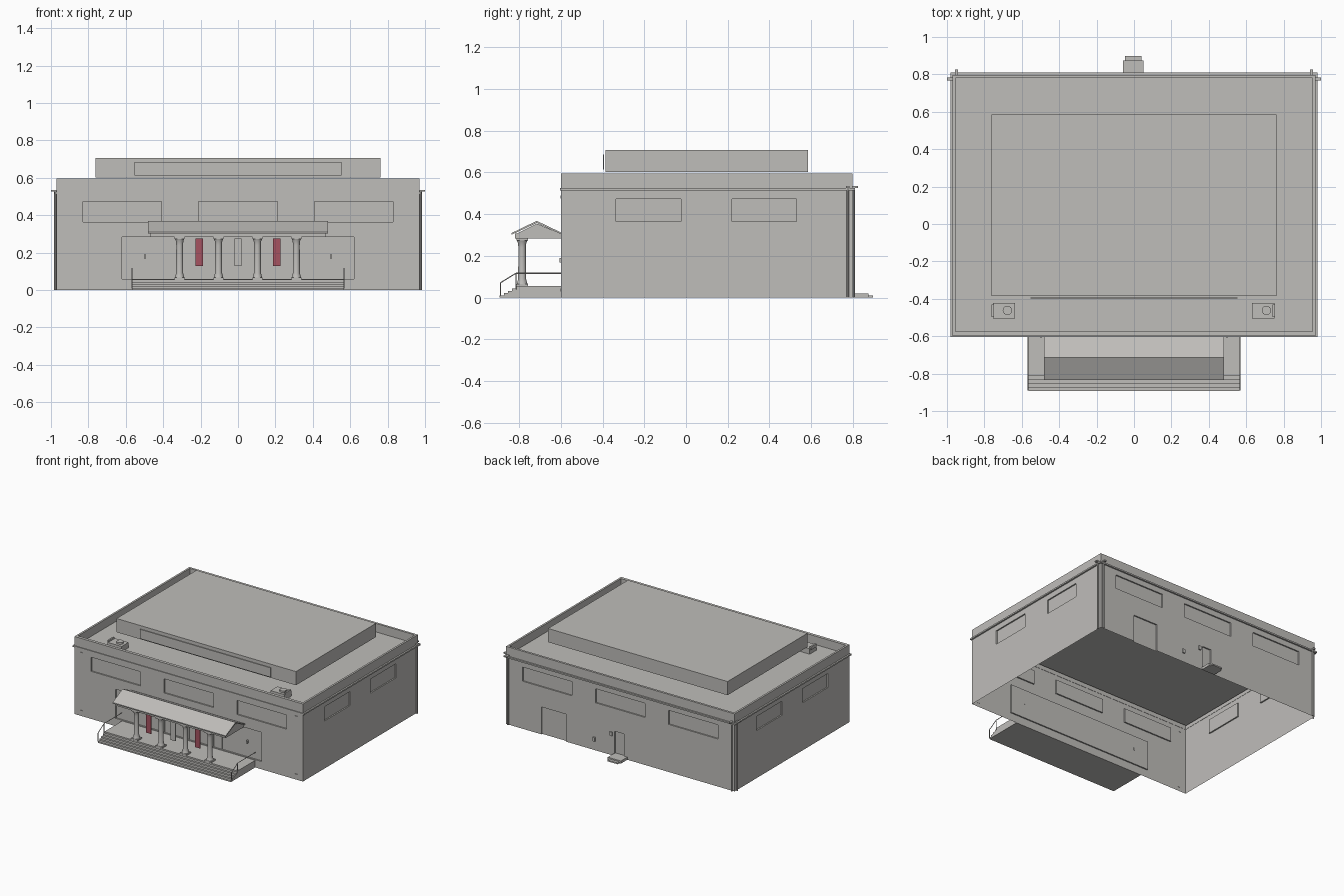
import bpy, bmesh, math
from mathutils import Vector

cube = bpy.data.objects.get("Cube")
if cube:
    bpy.data.objects.remove(cube, do_unlink=True)


def material(name, rgb):
    m = bpy.data.materials.new(name)
    m.use_nodes = True
    m.diffuse_color = (*rgb, 1)
    m.node_tree.nodes["Principled BSDF"].inputs["Base Color"].default_value = (*rgb, 1)
    return m


STONE = material("warm grey stone", (0.52, 0.51, 0.49))
RED = material("banner red", (0.38, 0.085, 0.115))


def finish(name, bm, mat=STONE):
    bmesh.ops.recalc_face_normals(bm, faces=bm.faces)
    me = bpy.data.meshes.new(name)
    bm.to_mesh(me)
    bm.free()
    me.materials.append(mat)
    ob = bpy.data.objects.new(name, me)
    bpy.context.collection.objects.link(ob)
    return ob


def add_box(bm, x, y, z):
    """Box from three (low, high) ranges."""
    verts = bmesh.ops.create_cube(bm, size=1)["verts"]
    for v in verts:
        v.co = Vector(r[0] if c < 0 else r[1] for c, r in zip(v.co, (x, y, z)))


def boxes(name, ranges, mat=STONE):
    bm = bmesh.new()
    for r in ranges:
        add_box(bm, *r)
    return finish(name, bm, mat)


def prism(name, profile, half):
    """Extrude a (y, z) profile along x."""
    bm = bmesh.new()
    face = bm.faces.new([bm.verts.new((-half, y, z)) for y, z in profile])
    ext = bmesh.ops.extrude_face_region(bm, geom=[face])["geom"]
    bmesh.ops.translate(bm, vec=(2 * half, 0, 0),
                        verts=[g for g in ext if isinstance(g, bmesh.types.BMVert)])
    return finish(name, bm)


def rod(bm, a, b, r, sides=8):
    """Round bar between two points."""
    a, b = Vector(a), Vector(b)
    d = b - a
    new = bmesh.ops.create_cone(bm, cap_ends=True, segments=sides, radius1=r,
                                radius2=r, depth=d.length)["verts"]
    q = d.to_track_quat("Z", "Y")
    for v in new:
        v.co = q @ v.co + (a + b) / 2


HALF, FRONT, BACK = 0.97, -0.598, 0.797
DEPTH = 0.01
WIN = (0.365, 0.473)

# Hall shell: solid block with recessed windows and doors, open underneath
hall = boxes("hall_walls", [((-HALF, HALF), (FRONT, BACK), (0, 0.595))])
front_cut, back_cut = (FRONT - 0.1, FRONT + DEPTH), (BACK - DEPTH, BACK + 0.1)
cuts = [((-0.955, 0.955), (-0.575, 0.78), (0.53, 0.8)),
        ((-0.62, 0.62), front_cut, (0.06, 0.283)),
        ((0.46, 0.67), back_cut, (-0.05, 0.21)),
        ((-0.03, 0.047), back_cut, (0.02, 0.19))]
for cx in (-0.62, 0, 0.62):
    for cut in (front_cut, back_cut):
        cuts.append(((cx - 0.21, cx + 0.21), cut, WIN))
for ys in ((-0.335, -0.025), (0.22, 0.53)):
    for xs in ((-HALF - 0.1, -HALF + DEPTH), (HALF - DEPTH, HALF + 0.1)):
        cuts.append((xs, ys, WIN))
cutter = boxes("recess_cutter", cuts)
cutter.hide_render = True
mod = hall.modifiers.new("recesses", "BOOLEAN")
mod.operation, mod.solver, mod.object = "DIFFERENCE", "EXACT", cutter
graph = bpy.context.evaluated_depsgraph_get()
hall_mesh = bpy.data.meshes.new_from_object(hall.evaluated_get(graph))
hall.modifiers.clear()
hall.data = hall_mesh
bpy.data.objects.remove(cutter, do_unlink=True)
bm = bmesh.new()
bm.from_mesh(hall_mesh)
bmesh.ops.delete(bm, context="FACES_ONLY",
                 geom=[f for f in bm.faces if all(v.co.z < 0.001 for v in f.verts)])
bm.to_mesh(hall_mesh)
bm.free()

# Cornice band round the hall
OUT = HALF + 0.012
band = (0.514, 0.525)
cornice = [((-OUT, OUT), (FRONT - 0.006, FRONT + 0.002), band),
           ((-OUT, OUT), (BACK - 0.002, BACK + 0.012), band)]
for s in (-1, 1):
    cornice.append((sorted((s * (HALF - 0.002), s * OUT)), (FRONT, BACK), band))
boxes("cornice", cornice)

# Raised roof and its front panel
boxes("upper_roof", [((-0.762, 0.762), (-0.385, 0.585), (0.602, 0.707))])
boxes("roof_panel", [((-0.553, 0.553), (-0.398, -0.392), (0.613, 0.685))])

# Rooftop air units with round fans
for cx, grille in ((-0.695, -0.755), (0.69, 0.747)):
    bm = bmesh.new()
    add_box(bm, (cx - 0.06, cx + 0.06), (-0.505, -0.422), (0.53, 0.572))
    add_box(bm, (grille - 0.006, grille + 0.006), (-0.498, -0.43), (0.56, 0.585))
    rod(bm, (cx + 0.018, -0.462, 0.57), (cx + 0.018, -0.462, 0.585), 0.025, 16)
    finish("air_unit", bm)

# Back corner downpipes with gutter spouts
bm = bmesh.new()
for s in (-1, 1):
    rod(bm, (s * 0.977, 0.775, 0), (s * 0.977, 0.775, 0.53), 0.006)
    rod(bm, (s * 0.95, 0.803, 0), (s * 0.95, 0.803, 0.53), 0.006)
    add_box(bm, sorted((s * 0.965, s * 1.0)), (0.766, 0.784), (0.526, 0.536))
    add_box(bm, sorted((s * 0.942, s * 0.958)), (0.79, 0.825), (0.526, 0.536))
finish("downpipes", bm)

# Small wall brackets and lamps
brackets = []
for s in (-1, 1):
    for z in (0.475, 0.03):
        brackets.append(((s * 0.913 - 0.013, s * 0.913 + 0.013),
                         (FRONT - 0.004, FRONT + 0.002), (z, z + 0.014)))
boxes("wall_brackets", brackets)
boxes("front_lamps", [((s * 0.497 - 0.006, s * 0.497 + 0.006),
                       (FRONT - 0.008, FRONT + 0.012), (0.168, 0.19)) for s in (-1, 1)])
boxes("back_lamps", [((x - 0.01, x + 0.01), (BACK, BACK + 0.01), (z, z + 0.03))
                     for x, z in ((0.22, 0.07), (0.075, 0.15))])

# Back door stoop
boxes("back_stoop", [((-0.06, 0.052), (BACK, 0.875), (0, 0.02)),
                     ((-0.048, 0.04), (0.875, 0.897), (0, 0.01))])

# Porch platform with stepped front
steps = [(FRONT, 0), (-0.893, 0)]
for i in range(5):
    y = -0.893 + 0.02 * i
    steps += [(y, 0.011 * (i + 1)), (y + 0.02, 0.011 * (i + 1))]
steps[-1] = (FRONT, 0.055)
prism("porch_steps", steps, 0.565)

# Handrails
bm = bmesh.new()
for x in (-0.567, 0.567):
    path = [(x, FRONT, 0.117), (x, -0.815, 0.117), (x, -0.888, 0.072), (x, -0.888, 0.008)]
    for a, b in zip(path, path[1:]):
        rod(bm, a, b, 0.0025, 6)
    rod(bm, (x, -0.815, 0.04), (x, -0.815, 0.117), 0.0025, 6)
finish("handrails", bm)

# Columns: turned shaft with flared ends on square plinths
shape = [(0.026, 0.065), (0.023, 0.075), (0.019, 0.09), (0.018, 0.24),
         (0.02, 0.262), (0.026, 0.275)]
SIDES = 16
for cx in (-0.312, -0.104, 0.104, 0.312):
    bm = bmesh.new()
    rings = [[bm.verts.new((cx + r * math.cos(math.tau * k / SIDES),
                            -0.785 + r * math.sin(math.tau * k / SIDES), z))
              for k in range(SIDES)] for r, z in shape]
    for lo, hi in zip(rings, rings[1:]):
        for k in range(SIDES):
            n = (k + 1) % SIDES
            bm.faces.new((lo[k], lo[n], hi[n], hi[k])).smooth = True
    for z in ((0.055, 0.066), (0.273, 0.284)):
        add_box(bm, (cx - 0.027, cx + 0.027), (-0.812, -0.758), z)
    finish("porch_column", bm)

# Porch beam and gabled roof
boxes("porch_beam", [((-0.467, 0.467), (-0.818, FRONT), (0.283, 0.307))])
prism("porch_gable", [(-0.815, 0.305), (FRONT, 0.305), (-0.715, 0.355)], 0.47)
prism("porch_roof", [(-0.835, 0.302), (-0.835, 0.31), (-0.715, 0.368),
                     (FRONT, 0.312), (FRONT, 0.304), (-0.715, 0.358)], 0.48)

# Double doors behind the columns
leaves = []
for cx in (-0.208, 0, 0.208):
    for s in (-1, 1):
        leaves.append((sorted((cx + s * 0.002, cx + s * 0.07)),
                       (FRONT + DEPTH - 0.004, FRONT + DEPTH), (0.061, 0.27)))
boxes("porch_doors", leaves)

# Hanging banners
for cx, mat in ((-0.208, RED), (0, STONE), (0.208, RED)):
    boxes("banner", [((cx - 0.02, cx + 0.02), (-0.788, -0.782), (0.128, 0.276))], mat)
